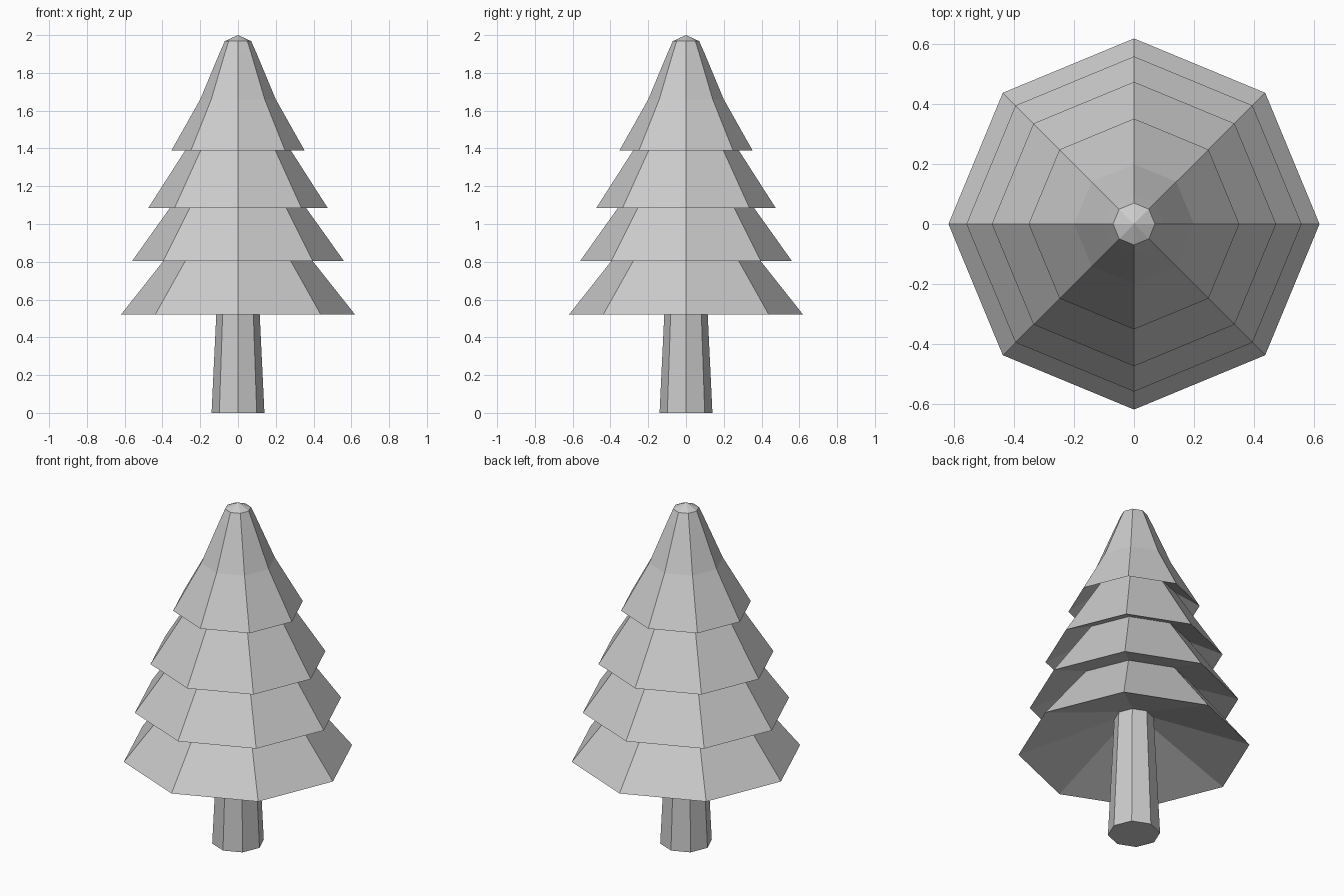
import bpy, bmesh, math

if "Cube" in bpy.data.objects:
    bpy.data.objects.remove(bpy.data.objects["Cube"])

SIDES = 8


def lathe(name, profile):
    """Spin an (r, z) profile into a flat-faced octagonal solid."""
    bm = bmesh.new()
    rings = []
    for r, z in profile:
        if r == 0:
            rings.append([bm.verts.new((0, 0, z))] * SIDES)
        else:
            rings.append([bm.verts.new((r * math.cos(2 * math.pi * i / SIDES),
                                        r * math.sin(2 * math.pi * i / SIDES), z))
                          for i in range(SIDES)])
    for a, b in zip(rings, rings[1:]):
        for i in range(SIDES):
            j = (i + 1) % SIDES
            bm.faces.new(list(dict.fromkeys((a[i], a[j], b[j], b[i]))))
    for ring in (rings[0], rings[-1]):
        if ring[0] is not ring[1]:
            bm.faces.new(ring)
    bmesh.ops.recalc_face_normals(bm, faces=bm.faces)
    me = bpy.data.meshes.new(name)
    bm.to_mesh(me)
    bm.free()
    ob = bpy.data.objects.new(name, me)
    bpy.context.collection.objects.link(ob)
    return ob


# Tapered trunk, ending inside the hollow of the lowest branches
lathe("trunk", [(0.14, 0), (0.115, 0.52), (0.105, 0.73)])

# Four skirts of branches, each with a recessed underside, and a blunt tip
lathe("branches", [
    (0, 0.745), (0.10, 0.715),
    (0.62, 0.52), (0.335, 0.88),
    (0.56, 0.805), (0.30, 1.17),
    (0.475, 1.085), (0.225, 1.475),
    (0.352, 1.39), (0.20, 1.66), (0.10, 1.90), (0.07, 1.968), (0, 2.0),
])
